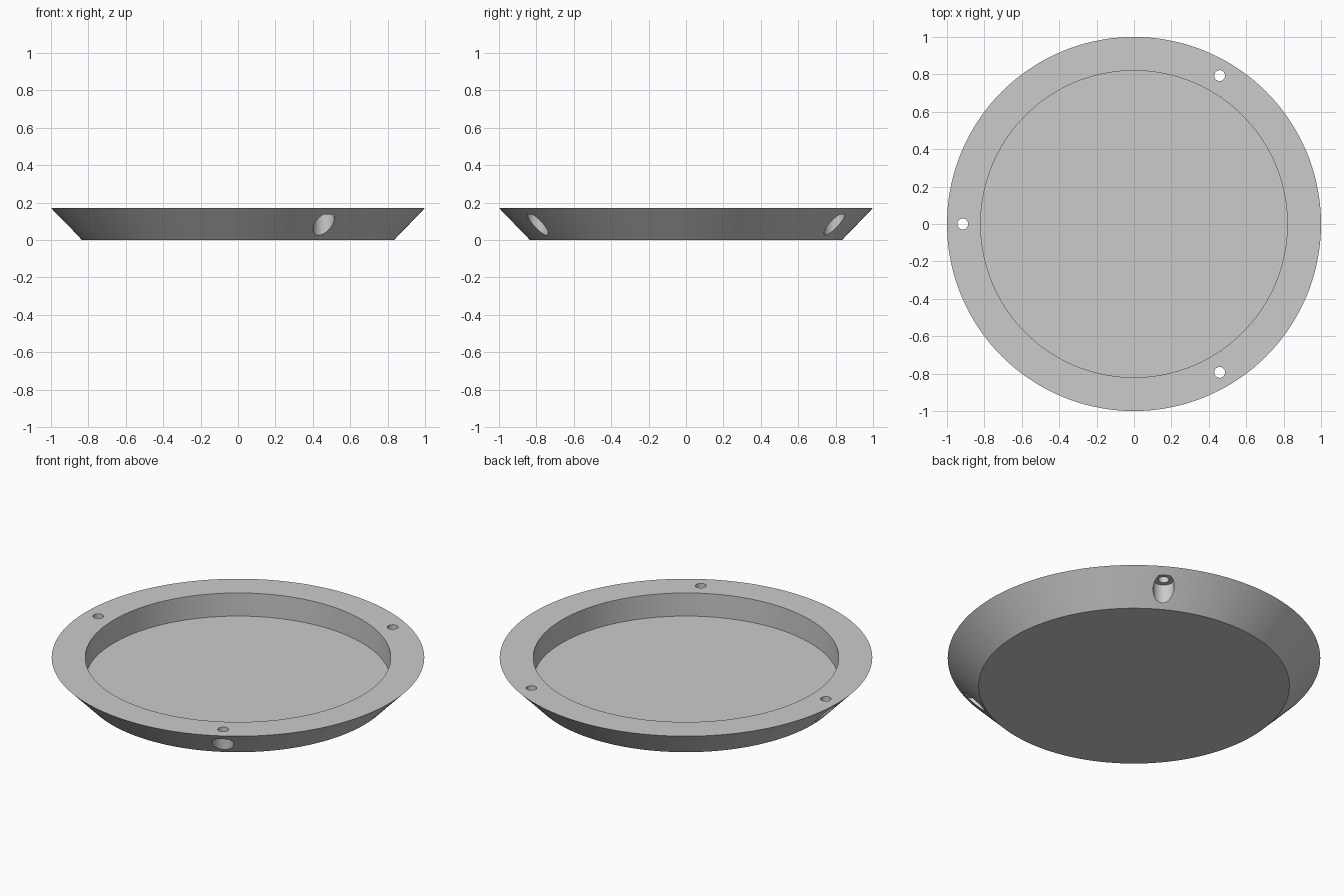
import bpy
import bmesh
import math
from mathutils import Matrix

if "Cube" in bpy.data.objects:
    bpy.data.objects.remove(bpy.data.objects["Cube"], do_unlink=True)

HEIGHT = 0.172
FLOOR = 0.035
HOLE_RING = 0.916

grey = bpy.data.materials.new("light grey")
grey.use_nodes = True
colour = (0.6, 0.6, 0.6, 1)
grey.diffuse_color = colour
grey.node_tree.nodes["Principled BSDF"].inputs["Base Color"].default_value = colour


def make_object(name, bm):
    bmesh.ops.recalc_face_normals(bm, faces=bm.faces)
    mesh = bpy.data.meshes.new(name)
    bm.to_mesh(mesh)
    bm.free()
    mesh.materials.append(grey)
    obj = bpy.data.objects.new(name, mesh)
    bpy.context.collection.objects.link(obj)
    return obj


def lathe(name, profile, steps):
    """Spin a radius/height profile; flat round caps close both ends."""
    bm = bmesh.new()
    rings = []
    for r, z in profile:
        rings.append([bm.verts.new((r * math.cos(a), r * math.sin(a), z))
                      for a in (math.tau * i / steps for i in range(steps))])
    for low, high in zip(rings, rings[1:]):
        for i in range(steps):
            j = (i + 1) % steps
            bm.faces.new((low[i], low[j], high[j], high[i]))
    bm.faces.new(rings[0])
    bm.faces.new(rings[-1])
    return make_object(name, bm)


# Shallow dish: sloped outer wall, flat rim, straight-sided recess
dish = lathe("dish", [(0.834, 0), (1, HEIGHT), (0.82, HEIGHT), (0.82, FLOOR)], 144)

# Stepped screw holes: narrow through the rim, wide below it
cutter = lathe("screw_hole_cutter",
               [(0.057, -0.1), (0.057, 0.137), (0.029, 0.137), (0.029, 0.3)], 48)
bm = bmesh.new()
for angle in (60, 180, 300):
    start = len(bm.verts)
    bm.from_mesh(cutter.data)
    bm.verts.ensure_lookup_table()
    place = Matrix.Rotation(math.radians(angle), 4, "Z") @ Matrix.Translation((HOLE_RING, 0, 0))
    bmesh.ops.transform(bm, matrix=place, verts=bm.verts[start:])
bm.to_mesh(cutter.data)
bm.free()
cutter.hide_render = True

bpy.context.view_layer.objects.active = dish
dish.select_set(True)
cut = dish.modifiers.new("screw_holes", "BOOLEAN")
cut.operation = "DIFFERENCE"
cut.solver = "EXACT"
cut.object = cutter
bpy.ops.object.modifier_apply(modifier=cut.name)
bpy.data.objects.remove(cutter, do_unlink=True)

# Smooth round walls with crisp edges
bpy.ops.object.shade_smooth_by_angle(angle=math.radians(30))
